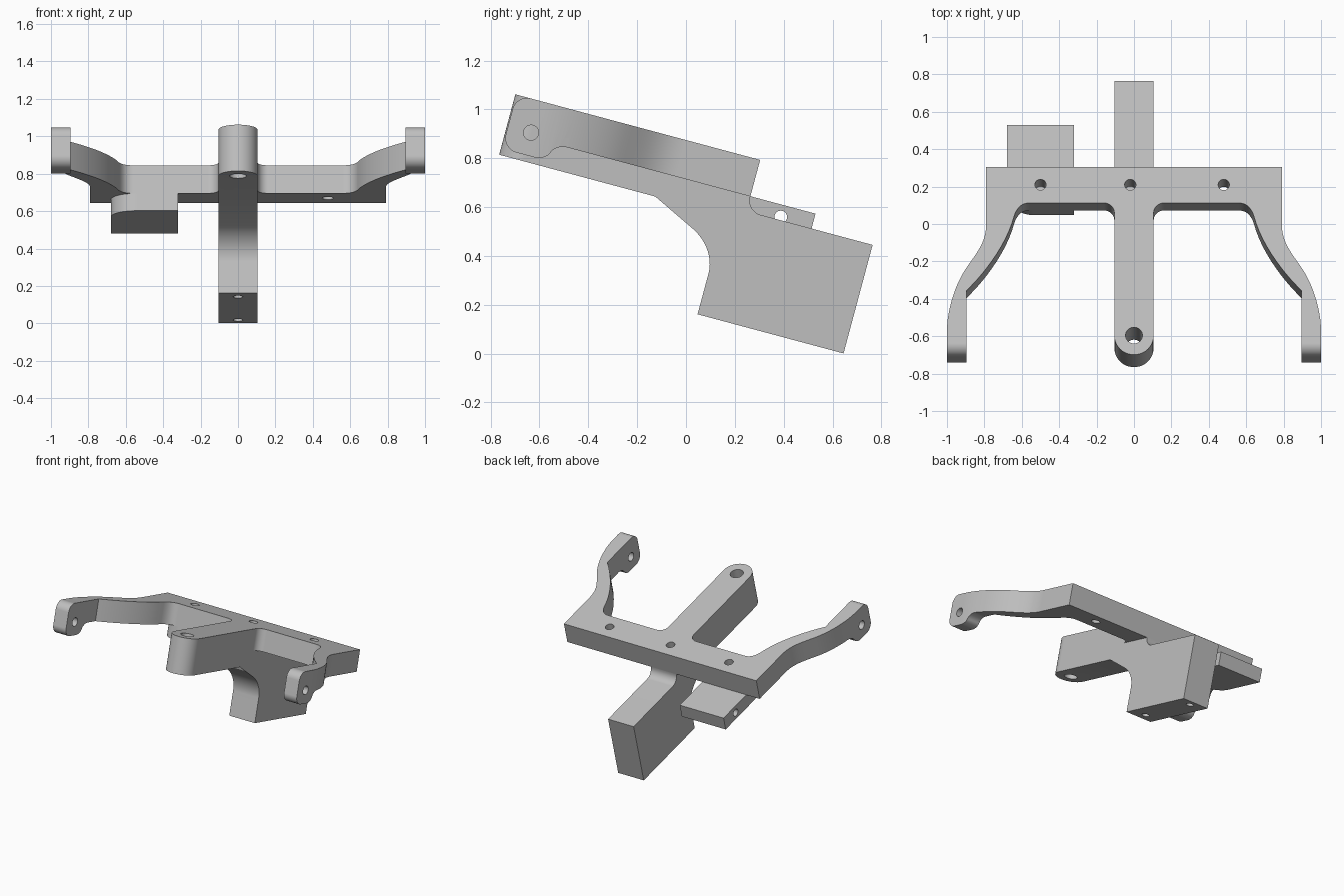
import bpy
import bmesh
import math
from mathutils import Matrix, Vector
from mathutils.geometry import interpolate_bezier

if "Cube" in bpy.data.objects:
    bpy.data.objects.remove(bpy.data.objects["Cube"], do_unlink=True)

grey = bpy.data.materials.new("plain_grey")
grey.use_nodes = True
colour = (0.52, 0.52, 0.52, 1)
grey.diffuse_color = colour
grey.node_tree.nodes["Principled BSDF"].inputs["Base Color"].default_value = colour


def curve(a, b, c, d, n=12):
    """Points of one bezier span."""
    return [tuple(p) for p in interpolate_bezier(Vector(a), Vector(b), Vector(c), Vector(d), n)]


def fillet(a, corner, d, n=9):
    """Near-circular rounding of a corner between two tangent points."""
    a, k, d = Vector(a), Vector(corner), Vector(d)
    return curve(a, a.lerp(k, 0.55), d.lerp(k, 0.55), d, n)


def prism(name, outline, axis, low, high):
    """Extrude an outline: (y, z) along x, or (x, y) along z."""
    pts = [p for i, p in enumerate(outline) if (Vector(p) - Vector(outline[i - 1])).length > 1e-5]
    bm = bmesh.new()
    place = (lambda p: (low, p[0], p[1])) if axis == "x" else (lambda p: (p[0], p[1], low))
    face = bm.faces.new([bm.verts.new(place(p)) for p in pts])
    new = bmesh.ops.extrude_face_region(bm, geom=[face])["geom"]
    shift = Vector((high - low, 0, 0)) if axis == "x" else Vector((0, 0, high - low))
    bmesh.ops.translate(bm, vec=shift, verts=[g for g in new if isinstance(g, bmesh.types.BMVert)])
    bmesh.ops.recalc_face_normals(bm, faces=bm.faces)
    mesh = bpy.data.meshes.new(name)
    bm.to_mesh(mesh)
    bm.free()
    obj = bpy.data.objects.new(name, mesh)
    bpy.context.collection.objects.link(obj)
    mesh.materials.append(grey)
    return obj


def disc(x, y, r, n=32):
    return [(x + r * math.cos(math.tau * i / n), y + r * math.sin(math.tau * i / n)) for i in range(n)]


def combine(obj, tool, operation):
    """Apply a boolean and remove the tool."""
    bpy.context.view_layer.objects.active = obj
    mod = obj.modifiers.new("combine", "BOOLEAN")
    mod.operation, mod.solver, mod.object = operation, "EXACT", tool
    bpy.ops.object.modifier_apply(modifier=mod.name)
    bpy.data.objects.remove(tool, do_unlink=True)


TOP, UNDER, BACK, HALF = 0.845, 0.69, 0.088, 0.105

# Crossbar and side arms: plan outline limited by a side profile
half = [(0.79, BACK)]
half += curve((0.79, -0.227), (0.79, -0.33), (0.845, -0.39), (0.90, -0.475))
half += curve((0.90, -0.475), (0.955, -0.56), (1, -0.70), (1, -0.82))
half += [(1, -1.1), (0.895, -1.1)]
half += curve((0.895, -0.594), (0.80, -0.50), (0.68, -0.34), (0.64, -0.18))
half += curve((0.64, -0.18), (0.625, -0.135), (0.60, -0.11), (0.56, -0.11))
half += fillet((0.16, -0.11), (HALF, -0.11), (HALF, -0.165))
frame = prism("arm_frame", half + [(-x, y) for x, y in reversed(half)], "z", 0.4, 1.1)

side = [(0.3, TOP)]
side += fillet((-0.885, TOP), (-0.945, TOP), (-0.945, TOP - 0.06))
side += fillet((-0.945, 0.676), (-0.945, 0.616), (-0.885, 0.616))
side += fillet((-0.81, 0.616), (-0.76, 0.616), (-0.75, 0.65))
side += fillet((-0.75, 0.65), (-0.738, UNDER), (-0.69, UNDER))
side += [(0.3, UNDER)]
combine(frame, prism("side_limit", side, "x", -1.5, 1.5), "INTERSECT")

# Central spine and rear column, with a rounded nose
body = [(-1.2, TOP), (BACK, TOP)]
body += fillet((BACK, 0.688), (BACK, 0.628), (0.148, 0.628))
body += [(0.623, 0.628), (0.623, 0.168), (0.004, 0.168)]
body += curve((0.004, 0.342), (0.004, 0.41), (-0.045, 0.472), (-0.103, 0.50))
body += [(-0.288, 0.589), (-1.2, 0.589)]
spine = prism("spine", body, "x", -0.2, 0.2)
nose = [(HALF * math.cos(a), -0.845 + HALF * math.sin(a))
        for a in (math.pi * (1 + i / 24) for i in range(25))]
combine(spine, prism("nose_limit", nose + [(HALF, 1), (-HALF, 1)], "z", 0, 1.2), "INTERSECT")
combine(frame, spine, "UNION")

# Mounting tab under the crossbar on one side
tab = [(-0.32, -0.11), (-0.32, 0.364), (-0.68, 0.364)]
tab += fillet((-0.68, 0.02), (-0.68, -0.11), (-0.54, -0.11))
combine(frame, prism("mounting_tab", tab, "z", 0.594, UNDER + 0.001), "UNION")

# Drilled holes
for x in (-0.5, -0.02, 0.48):
    combine(frame, prism("crossbar_hole", disc(x, -0.009, 0.03), "z", 0.688 if x > 0 else 0.70, 1), "DIFFERENCE")
combine(frame, prism("nose_hole", disc(0, -0.843, 0.045), "z", 0.4, 1), "DIFFERENCE")
for y in (0.081, 0.56):
    combine(frame, prism("column_hole", disc(0, y, 0.026), "z", 0, 0.4), "DIFFERENCE")
for low, high in ((-1.1, -0.8), (0.8, 1.1)):
    combine(frame, prism("arm_hole", disc(-0.847, 0.71, 0.031), "x", low, high), "DIFFERENCE")
combine(frame, prism("tab_hole", disc(0.23, 0.641, 0.026), "x", -0.8, -0.2), "DIFFERENCE")

# Tilt the bracket and shade it
frame.name = "bracket"
frame.data.transform(Matrix.Rotation(math.radians(-15), 4, "X"))
bpy.ops.object.select_all(action="DESELECT")
frame.select_set(True)
bpy.context.view_layer.objects.active = frame
bpy.ops.object.shade_smooth_by_angle(angle=math.radians(30))
frame.modifiers.new("even_shading", "WEIGHTED_NORMAL").keep_sharp = True
